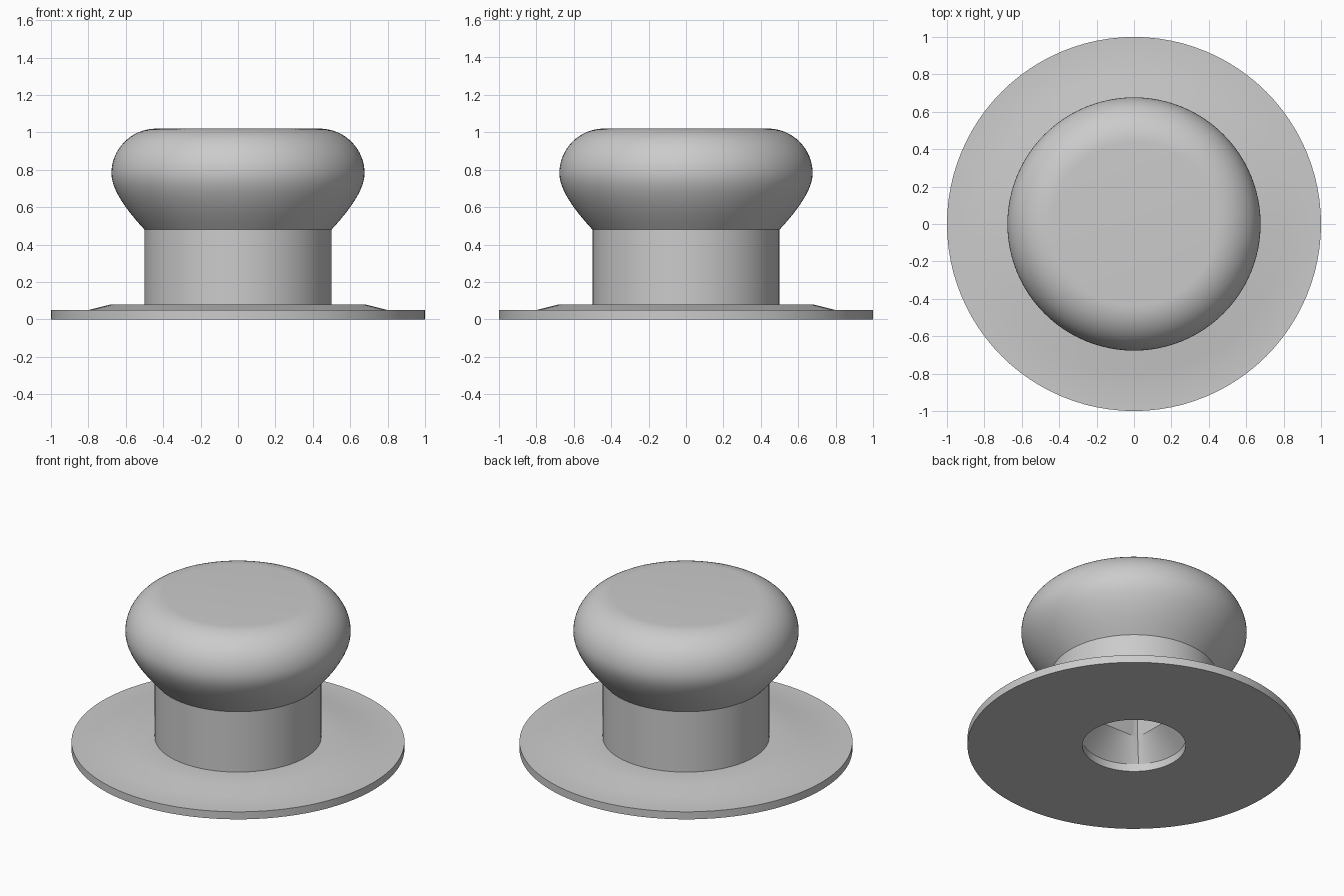
import bpy, bmesh, math

cube = bpy.data.objects.get("Cube")
if cube:
    bpy.data.objects.remove(cube, do_unlink=True)

grey = bpy.data.materials.new("plain_grey")
grey.use_nodes = True
colour = (0.6, 0.6, 0.6, 1)
grey.diffuse_color = colour
grey.node_tree.nodes["Principled BSDF"].inputs["Base Color"].default_value = colour

SEGMENTS = 96


def round_ring(angle):
    return 1.0


def square_ring(angle):
    return 1.0 / max(abs(math.cos(angle)), abs(math.sin(angle)))


def loft(name, rings, cap=False):
    """Join rings of (radius, height, shape); the order sets the facing side."""
    bm = bmesh.new()
    loops = []
    for radius, height, shape in rings:
        loop = []
        for i in range(SEGMENTS):
            a = math.tau * i / SEGMENTS
            r = radius * shape(a)
            loop.append(bm.verts.new((r * math.cos(a), r * math.sin(a), height)))
        loops.append(loop)
    for low, high in zip(loops, loops[1:]):
        for i in range(SEGMENTS):
            j = (i + 1) % SEGMENTS
            bm.faces.new((low[i], low[j], high[j], high[i]))
    if cap:
        bm.faces.new(loops[-1])
    mesh = bpy.data.meshes.new(name)
    bm.to_mesh(mesh)
    bm.free()
    mesh.materials.append(grey)
    obj = bpy.data.objects.new(name, mesh)
    bpy.context.collection.objects.link(obj)
    bpy.ops.object.select_all(action="DESELECT")
    obj.select_set(True)
    bpy.context.view_layer.objects.active = obj
    bpy.ops.object.shade_smooth_by_angle(angle=math.radians(30))
    return obj


def turned(name, profile, cap=False):
    return loft(name, [(r, z, round_ring) for r, z in profile], cap)


# Mounting plate with a central hole and a low raised step
turned("base_plate", [(0.31, 0.05), (0.31, 0), (1, 0), (1, 0.05),
                      (0.8, 0.05), (0.68, 0.08), (0.5, 0.08)])

# Straight neck
turned("neck", [(0.5, 0.08), (0.5, 0.48)])

# Grip: flared underside, rounded shoulder, flat top
profile = []
for i in range(9):
    t = i / 8
    u = 1 - t
    profile.append((0.5 * u * u + 2 * 0.677 * u * t + 0.677 * t * t,
                    0.48 * u * u + 2 * 0.67 * u * t + 0.78 * t * t))
for i in range(1, 17):
    a = math.pi / 2 * i / 16
    profile.append((0.437 + 0.24 * math.cos(a), 0.78 + 0.24 * math.sin(a)))
turned("grip", profile, cap=True)

# Spindle socket: round mouth narrowing to a square bore
loft("spindle_socket", [(0.18, 0.8, square_ring), (0.18, 0.2, square_ring),
                        (0.31, 0.05, round_ring)])
loft("socket_end", [(0.18, 0.8, square_ring), (0.001, 0.8, square_ring)]).data.flip_normals()
